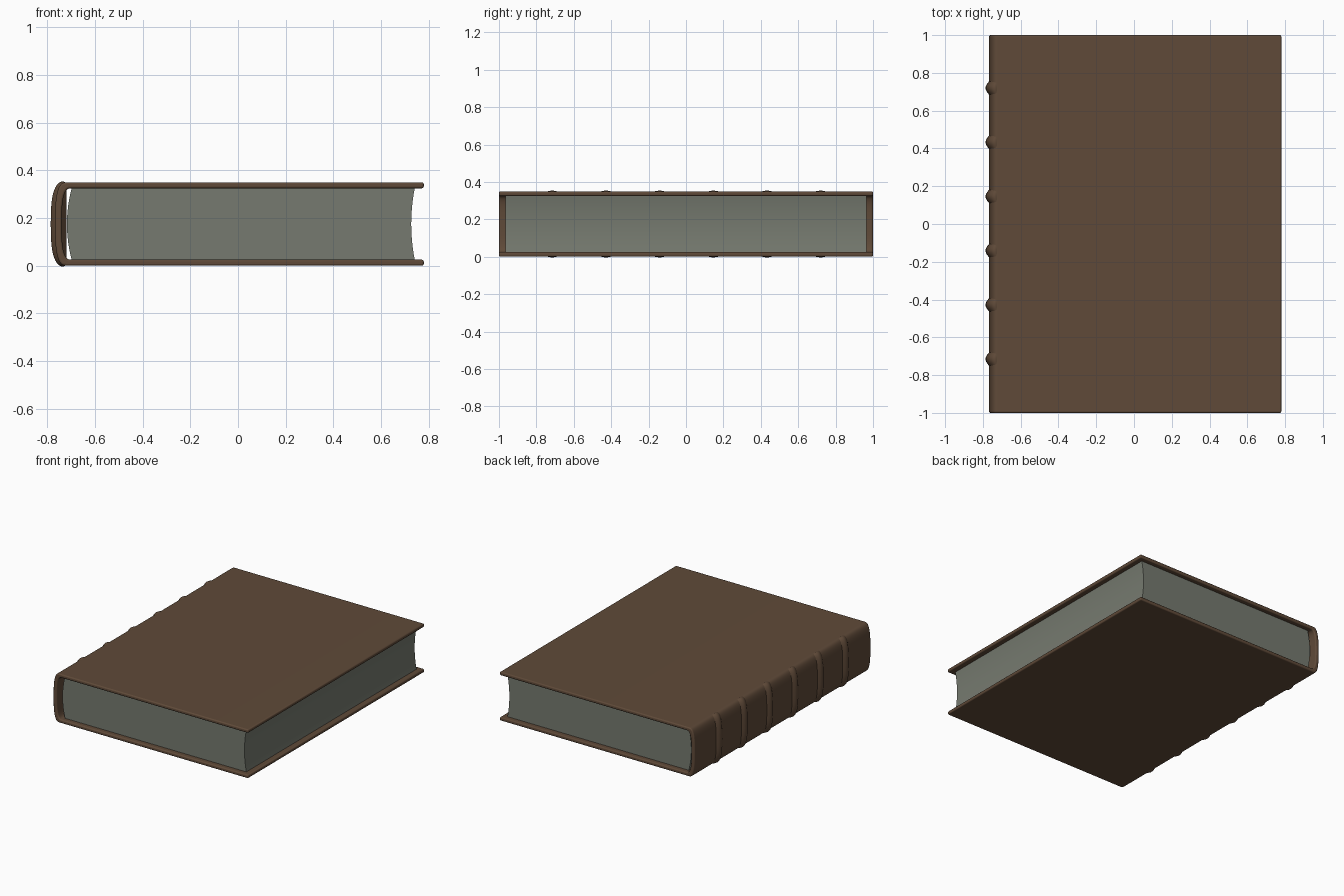
import bpy, bmesh, math
from mathutils import Vector

if "Cube" in bpy.data.objects:
    bpy.data.objects.remove(bpy.data.objects["Cube"])

MID = 0.175          # half the book's thickness
HALF = 1.0           # half the cover's length


def material(name, colour):
    m = bpy.data.materials.new(name)
    m.use_nodes = True
    m.diffuse_color = colour
    m.node_tree.nodes["Principled BSDF"].inputs["Base Color"].default_value = colour
    return m


leather = material("brown leather", (0.115, 0.068, 0.040, 1))
paper = material("grey paper", (0.180, 0.195, 0.160, 1))


def finish(bm, name, mat, bevel=0):
    bmesh.ops.recalc_face_normals(bm, faces=bm.faces)
    mesh = bpy.data.meshes.new(name)
    bm.to_mesh(mesh)
    bm.free()
    mesh.materials.append(mat)
    obj = bpy.data.objects.new(name, mesh)
    bpy.context.collection.objects.link(obj)
    if bevel:
        mod = obj.modifiers.new("rounded edges", 'BEVEL')
        mod.width, mod.segments = bevel, 3
        mod.limit_method, mod.angle_limit = 'ANGLE', math.radians(40)
    bpy.ops.object.select_all(action='DESELECT')
    obj.select_set(True)
    bpy.context.view_layer.objects.active = obj
    bpy.ops.object.shade_smooth_by_angle(angle=math.radians(40))
    return obj


def extrude_profile(points, half, name, mat, bevel=0):
    bm = bmesh.new()
    face = bm.faces.new([bm.verts.new((x, -half, z)) for x, z in points])
    new = bmesh.ops.extrude_face_region(bm, geom=[face])["geom"]
    verts = [g for g in new if isinstance(g, bmesh.types.BMVert)]
    bmesh.ops.translate(bm, verts=verts, vec=(0, 2 * half, 0))
    return finish(bm, name, mat, bevel)


def spine_arc(x0, depth, height, steps=24, power=0.7):
    """Squarish half oval running from the top board to the bottom one."""
    pts = []
    for i in range(steps + 1):
        t = math.pi / 2 - math.pi * i / steps
        s = math.sin(t)
        pts.append((x0 - depth * abs(math.cos(t)) ** power,
                    MID + math.copysign(height * abs(s) ** power, s)))
    return pts


# Cover: two boards joined by a hollow rounded spine
outer = spine_arc(-0.72, 0.048, MID)
inner = spine_arc(-0.70, 0.040, MID - 0.025)
profile = ([(0.78, 2 * MID)] + outer + [(0.78, 0), (0.78, 0.025)]
           + inner[::-1] + [(0.78, 2 * MID - 0.025)])
extrude_profile(profile, HALF, "cover", leather, bevel=0.008)

# Page block: rounded back, hollowed fore edge
rows = [i / 12 * 2 - 1 for i in range(13)]
back = [(-0.718 + 0.020 * v * v, MID + 0.151 * v) for v in rows]
fore = [(0.727 + 0.015 * v * v, MID + 0.151 * v) for v in reversed(rows)]
extrude_profile(back + fore, 0.965, "page_block", paper)


# Raised bands: ridges that swell out of the spine and fade at its shoulders
def raised_band(y, number, width=0.038, height=0.018, across=12):
    bm = bmesh.new()
    path = [Vector((x, 0, z)) for x, z in outer]
    grid = []
    for i, p in enumerate(path):
        tangent = path[min(i + 1, len(path) - 1)] - path[max(i - 1, 0)]
        normal = Vector((tangent.z, 0, -tangent.x)).normalized()
        fade = math.sin(math.pi * i / (len(path) - 1)) ** 0.5
        row = []
        for j in range(across + 1):
            u = 2 * j / across - 1
            lift = (height + 0.003) * fade * math.cos(u * math.pi / 2) - 0.003
            row.append(bm.verts.new(p + normal * lift + Vector((0, y + u * width, 0))))
        grid.append(row)
    for a, b in zip(grid, grid[1:]):
        for j in range(across):
            bm.faces.new((a[j], a[j + 1], b[j + 1], b[j]))
    # Close the hidden underside
    bmesh.ops.holes_fill(bm, edges=[e for e in bm.edges if e.is_boundary])
    return finish(bm, f"raised_band_{number}", leather)


for n in range(6):
    raised_band(0.72 - 0.287 * n, n + 1)
